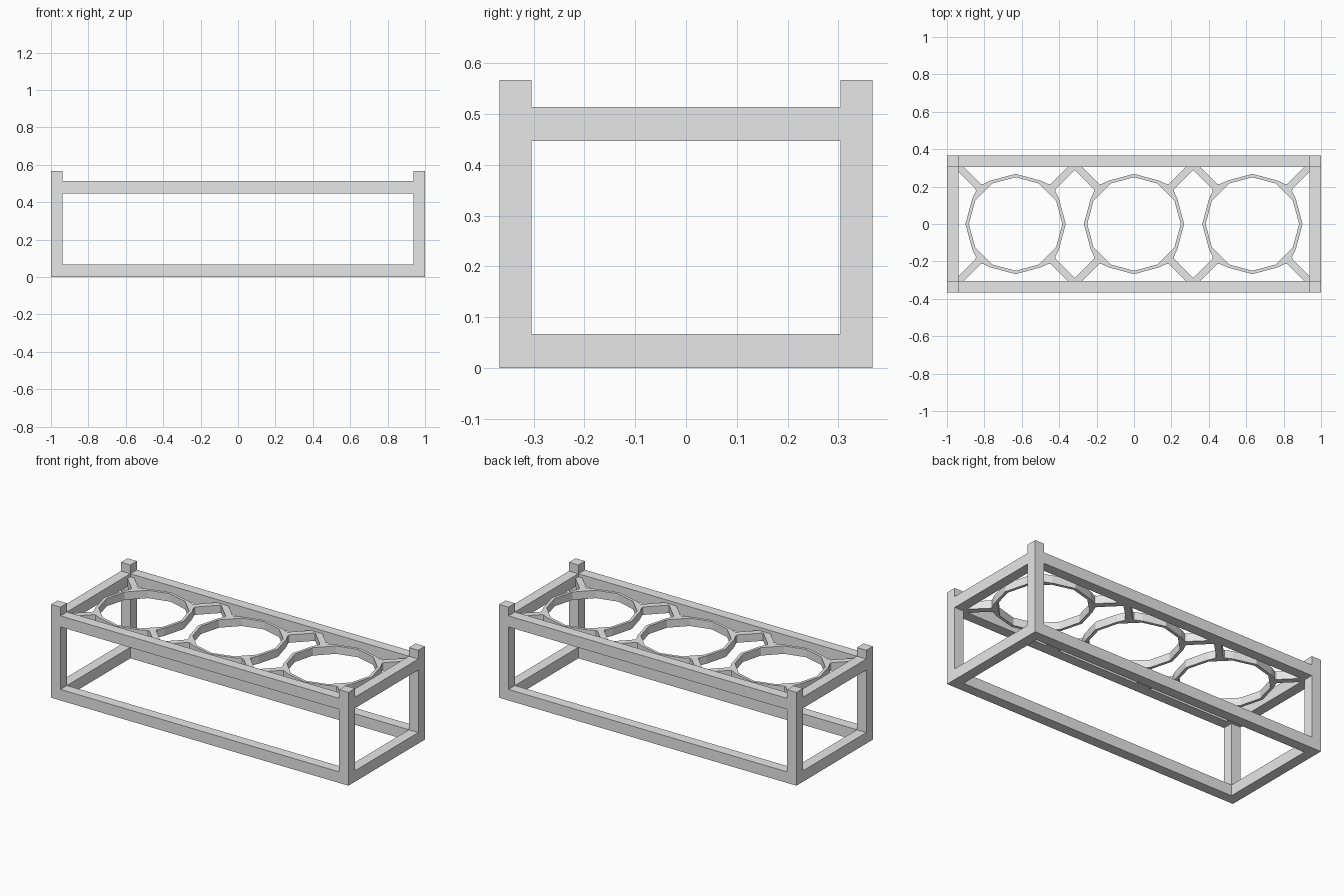
import bpy, bmesh, math
from mathutils import Matrix

cube = bpy.data.objects.get("Cube")
if cube:
    bpy.data.objects.remove(cube, do_unlink=True)

grey = bpy.data.materials.new("light_grey")
grey.use_nodes = True
colour = (0.8, 0.8, 0.8, 1)
grey.diffuse_color = colour
grey.node_tree.nodes["Principled BSDF"].inputs["Base Color"].default_value = colour

HALF_X, HALF_Y, BAR, POST_TOP = 1.0, 0.367, 0.063, 0.567
RAIL = 0.067
RAIL_BASES = {"lower": 0.0, "upper": 0.447}
HOLDER_LOW, HOLDER_TOP = 0.447, 0.495
OUTER, INNER, SIDES, SPACING = 0.268, 0.25, 12, 0.633


def finish(name, bm):
    bmesh.ops.recalc_face_normals(bm, faces=bm.faces)
    mesh = bpy.data.meshes.new(name)
    bm.to_mesh(mesh)
    bm.free()
    mesh.materials.append(grey)
    obj = bpy.data.objects.new(name, mesh)
    bpy.context.collection.objects.link(obj)
    return obj


def box(name, centre, size):
    bm = bmesh.new()
    bmesh.ops.create_cube(bm, size=1, matrix=Matrix.Translation(centre) @ Matrix.Diagonal((*size, 1)))
    return finish(name, bm)


def raise_faces(bm, faces):
    """Extrude flat faces to the holder thickness."""
    result = bmesh.ops.extrude_face_region(bm, geom=faces)
    verts = [v for v in result["geom"] if isinstance(v, bmesh.types.BMVert)]
    bmesh.ops.translate(bm, verts=verts, vec=(0, 0, HOLDER_TOP - HOLDER_LOW))


def ring(name, x):
    bm = bmesh.new()
    loops = []
    for radius in (OUTER, INNER):
        angles = [math.tau * i / SIDES for i in range(SIDES)]
        loops.append([bm.verts.new((x + radius * math.cos(a), radius * math.sin(a), HOLDER_LOW))
                      for a in angles])
    out, inn = loops
    faces = [bm.faces.new((out[i], out[(i + 1) % SIDES], inn[(i + 1) % SIDES], inn[i]))
             for i in range(SIDES)]
    raise_faces(bm, faces)
    return finish(name, bm)


def strut(name, x, angle):
    """Diagonal arm that flares out to one flat side of the ring."""
    half_side = OUTER * math.sin(math.pi / SIDES)
    flat = OUTER * math.cos(math.pi / SIDES)
    side = [(flat, half_side), (0.275, 0.025), (0.285, 0.019), (0.455, 0.019)]
    outline = side + [(r, -w) for r, w in reversed(side)]
    turn = Matrix.Translation((x, 0, 0)) @ Matrix.Rotation(angle, 4, "Z")
    bm = bmesh.new()
    face = bm.faces.new([bm.verts.new((r, w, HOLDER_LOW)) for r, w in outline])
    raise_faces(bm, [face])
    bm.transform(turn)
    return finish(name, bm)


# Corner posts
post_x, post_y = HALF_X - BAR / 2, HALF_Y - BAR / 2
for sx, side in ((1, "left"), (-1, "right")):
    for sy, end in ((-1, "front"), (1, "back")):
        box(f"{end}_{side}_post", (sx * post_x, sy * post_y, POST_TOP / 2), (BAR, BAR, POST_TOP))

# Rails between the posts, lower and upper
for level, base in RAIL_BASES.items():
    z = base + RAIL / 2
    for s, long_name, short_name in ((-1, "front", "right"), (1, "back", "left")):
        box(f"{level}_{long_name}_rail", (0, s * post_y, z), (2 * (HALF_X - BAR), BAR, RAIL))
        box(f"{level}_{short_name}_rail", (s * post_x, 0, z), (BAR, 2 * (HALF_Y - BAR), RAIL))

# Three holder rings, each carried by four diagonal struts
for place, x in (("right", -SPACING), ("middle", 0), ("left", SPACING)):
    ring(f"{place}_ring", x)
    for i in range(4):
        strut(f"{place}_ring_strut_{i + 1}", x, math.pi / 4 + i * math.pi / 2)
